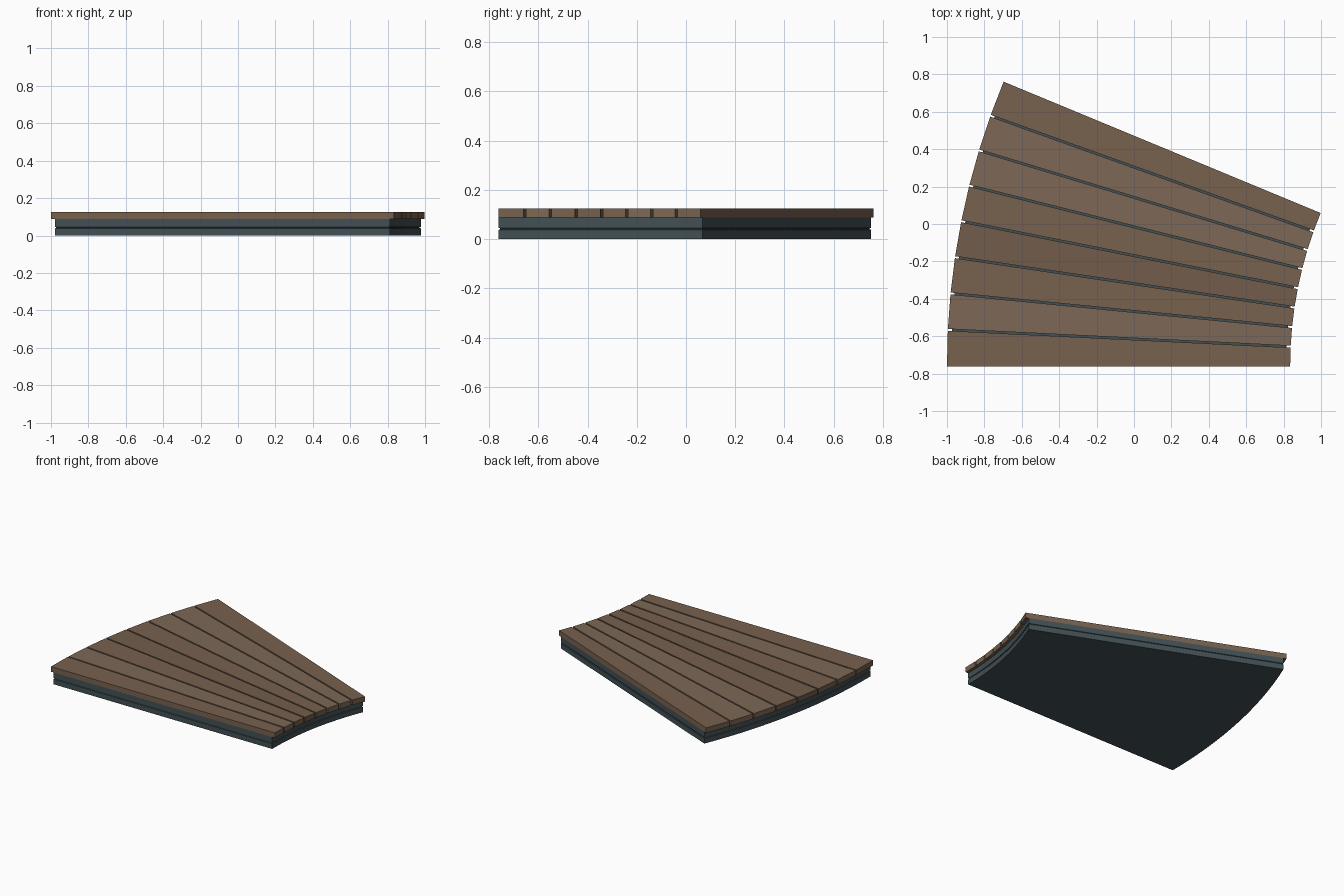
import bpy, bmesh
from math import sin, cos, radians

if "Cube" in bpy.data.objects:
    bpy.data.objects.remove(bpy.data.objects["Cube"])

# Shared centre of the curved platform
CX, CY = 2.977, -0.761
R_OUT, R_IN = 3.977, 2.142
SWEEP = radians(22.5)
PLANKS, GAP, END_INSET = 8, 0.010, 0.022


def material(name, rgb):
    m = bpy.data.materials.new(name)
    m.diffuse_color = (*rgb, 1)
    m.use_nodes = True
    m.node_tree.nodes["Principled BSDF"].inputs["Base Color"].default_value = m.diffuse_color
    return m


def point(r, a, d=0.0):
    """Polar point, shifted sideways by d along the tangent."""
    return (CX - r * cos(a) + d * sin(a), CY + r * sin(a) + d * cos(a))


def sector(r_in, r_out, a0, a1, segs, d0=0.0, d1=0.0):
    """Outline of a ring sector; d0 and d1 pull in its straight sides."""
    pts = []
    for r, steps in ((r_out, range(segs + 1)), (r_in, range(segs, -1, -1))):
        for i in steps:
            t = i / segs
            pts.append(point(r, a0 + (a1 - a0) * t, d0 * (i == 0) - d1 * (i == segs)))
    return pts


def stack(name, layers, mat):
    """Closed solid lofted through (outline, z) layers."""
    bm = bmesh.new()
    rings = [[bm.verts.new((x, y, z)) for x, y in outline] for outline, z in layers]
    n = len(rings[0])
    for lo, hi in zip(rings, rings[1:]):
        for i in range(n):
            j = (i + 1) % n
            bm.faces.new((lo[i], lo[j], hi[j], hi[i]))
    # caps as strips between outer and inner arcs
    for ring in (rings[0], rings[-1]):
        for i in range(n // 2 - 1):
            bm.faces.new((ring[i], ring[i + 1], ring[n - 2 - i], ring[n - 1 - i]))
    bmesh.ops.recalc_face_normals(bm, faces=bm.faces)
    me = bpy.data.meshes.new(name)
    bm.to_mesh(me)
    bm.free()
    me.materials.append(mat)
    ob = bpy.data.objects.new(name, me)
    bpy.context.collection.objects.link(ob)
    return ob


# Dark base with a thin groove around its middle
steel = material("dark_steel", (0.055, 0.08, 0.09))
profile = [(0.0, 0), (0.038, 0), (0.040, 0.005), (0.044, 0.005), (0.046, 0), (0.087, 0)]
layers = []
for z, inset in profile:
    e = END_INSET + inset
    layers.append((sector(R_IN + e, R_OUT - e, 0, SWEEP, 16, inset, inset), z))
stack("base_frame", layers, steel)

# Tapered deck planks with narrow parallel gaps
woods = [material("wood_%d" % i, c) for i, c in enumerate(
    [(0.185, 0.120, 0.078), (0.205, 0.137, 0.092), (0.170, 0.110, 0.070)])]
step = SWEEP / PLANKS
for k in range(PLANKS):
    d0 = GAP / 2 if k > 0 else 0
    d1 = GAP / 2 if k < PLANKS - 1 else 0
    outline = sector(R_IN, R_OUT, k * step, (k + 1) * step, 1, d0, d1)
    stack("deck_plank_%d" % (k + 1), [(outline, 0.087), (outline, 0.125)],
          woods[(0, 1, 0, 2, 0, 1, 1, 0)[k]])
